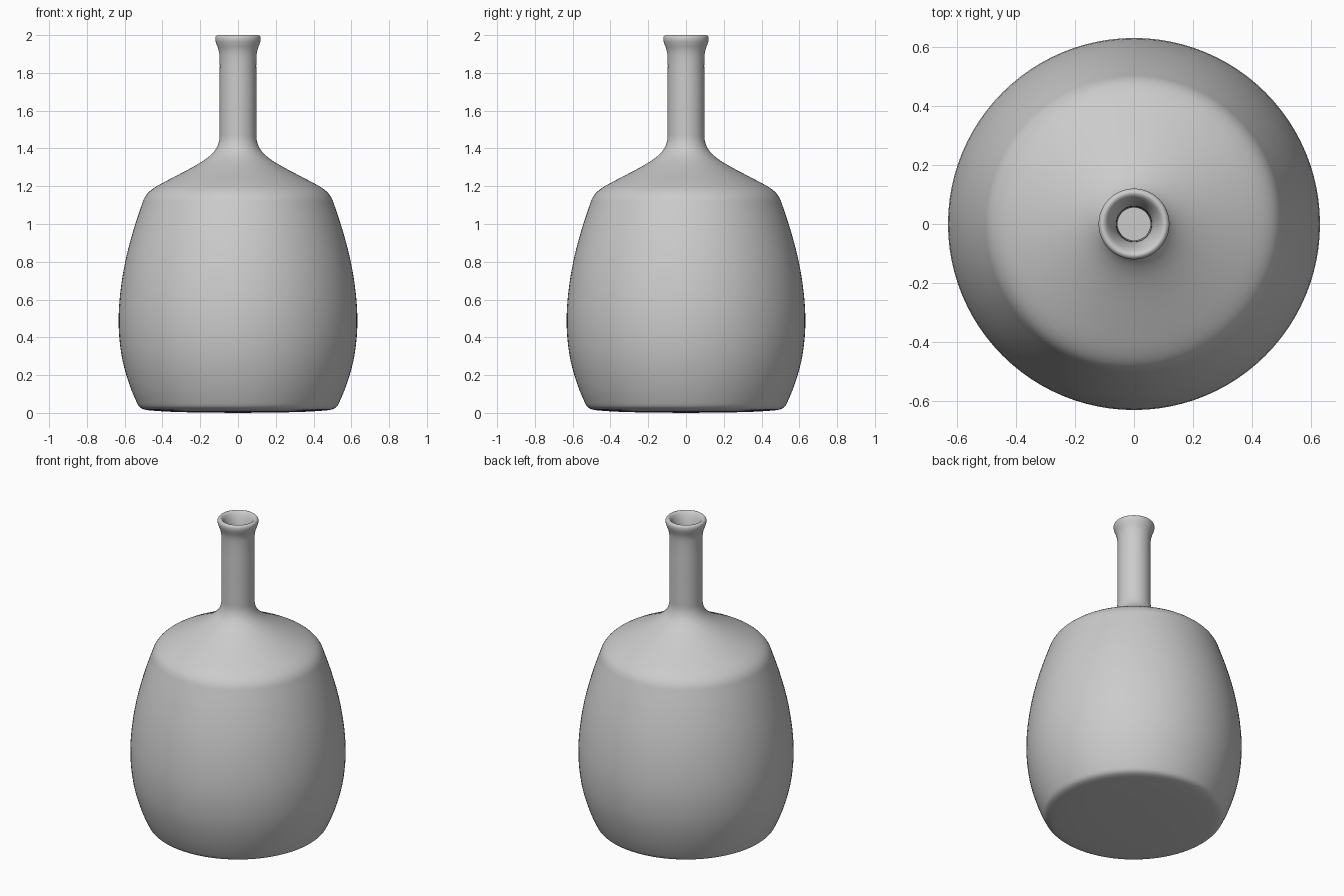
import bpy, bmesh, math
from mathutils import Vector

if "Cube" in bpy.data.objects:
    bpy.data.objects.remove(bpy.data.objects["Cube"])

SEGMENTS = 96

# Profile control points (radius, height): outside going up, then inside going down
OUTER = [(0.0, 0.0), (0.3, 0.004), (0.44, 0.011), (0.5, 0.019), (0.522, 0.032),
         (0.538, 0.06), (0.575, 0.15), (0.614, 0.29), (0.632, 0.46), (0.624, 0.63),
         (0.595, 0.81), (0.55, 0.98), (0.51, 1.10), (0.497, 1.135), (0.477, 1.164),
         (0.44, 1.194), (0.35, 1.243), (0.24, 1.301), (0.165, 1.348), (0.12, 1.392),
         (0.1, 1.44), (0.098, 1.5), (0.098, 1.7), (0.098, 1.89), (0.104, 1.925),
         (0.115, 1.955), (0.12, 1.975), (0.118, 1.992), (0.108, 2.0)]
INNER = [(0.098, 1.997), (0.088, 1.985), (0.076, 1.96), (0.065, 1.925), (0.06, 1.88),
         (0.06, 1.7), (0.06, 1.45), (0.085, 1.375), (0.2, 1.28), (0.4, 1.17),
         (0.46, 1.11), (0.51, 0.97), (0.592, 0.46), (0.57, 0.25), (0.5, 0.06),
         (0.3, 0.04), (0.0, 0.04)]


def smooth_curve(points, steps=3):
    """Centripetal Catmull-Rom through the control points."""
    p = [Vector(q) for q in points]
    p = [2 * p[0] - p[1]] + p + [2 * p[-1] - p[-2]]
    out = []
    for i in range(1, len(p) - 2):
        a, b, c, d = p[i - 1:i + 3]
        t0 = 0.0
        t1 = t0 + math.sqrt((b - a).length)
        t2 = t1 + math.sqrt((c - b).length)
        t3 = t2 + math.sqrt((d - c).length)
        for s in range(steps):
            t = t1 + (t2 - t1) * s / steps
            a1 = a.lerp(b, (t - t0) / (t1 - t0))
            a2 = b.lerp(c, (t - t1) / (t2 - t1))
            a3 = c.lerp(d, (t - t2) / (t3 - t2))
            b1 = a1.lerp(a2, (t - t0) / (t2 - t0))
            b2 = a2.lerp(a3, (t - t1) / (t3 - t1))
            out.append(b1.lerp(b2, (t - t1) / (t2 - t1)))
    return out + [p[-2]]


def lathe(name, profile, material):
    """Revolve a profile that starts and ends on the axis."""
    bm = bmesh.new()
    first = bm.verts.new((0, 0, profile[0].y))
    last = bm.verts.new((0, 0, profile[-1].y))
    rings = []
    for r, z in profile[1:-1]:
        rings.append([bm.verts.new((r * math.cos(k * math.tau / SEGMENTS),
                                    r * math.sin(k * math.tau / SEGMENTS), max(z, 0)))
                      for k in range(SEGMENTS)])
    for k in range(SEGMENTS):
        n = (k + 1) % SEGMENTS
        bm.faces.new((first, rings[0][n], rings[0][k]))
        for lo, hi in zip(rings, rings[1:]):
            bm.faces.new((lo[k], lo[n], hi[n], hi[k]))
        bm.faces.new((rings[-1][k], rings[-1][n], last))
    bmesh.ops.recalc_face_normals(bm, faces=bm.faces)
    for f in bm.faces:
        f.smooth = True
    mesh = bpy.data.meshes.new(name)
    bm.to_mesh(mesh)
    bm.free()
    mesh.materials.append(material)
    obj = bpy.data.objects.new(name, mesh)
    bpy.context.collection.objects.link(obj)
    return obj


grey = bpy.data.materials.new("plain grey")
grey.diffuse_color = (0.6, 0.6, 0.6, 1)
grey.use_nodes = True
grey.node_tree.nodes["Principled BSDF"].inputs["Base Color"].default_value = grey.diffuse_color

# Hollow bottle: body, shoulder, neck and flared lip in one turned piece
lathe("bottle", smooth_curve(OUTER + INNER), grey)
